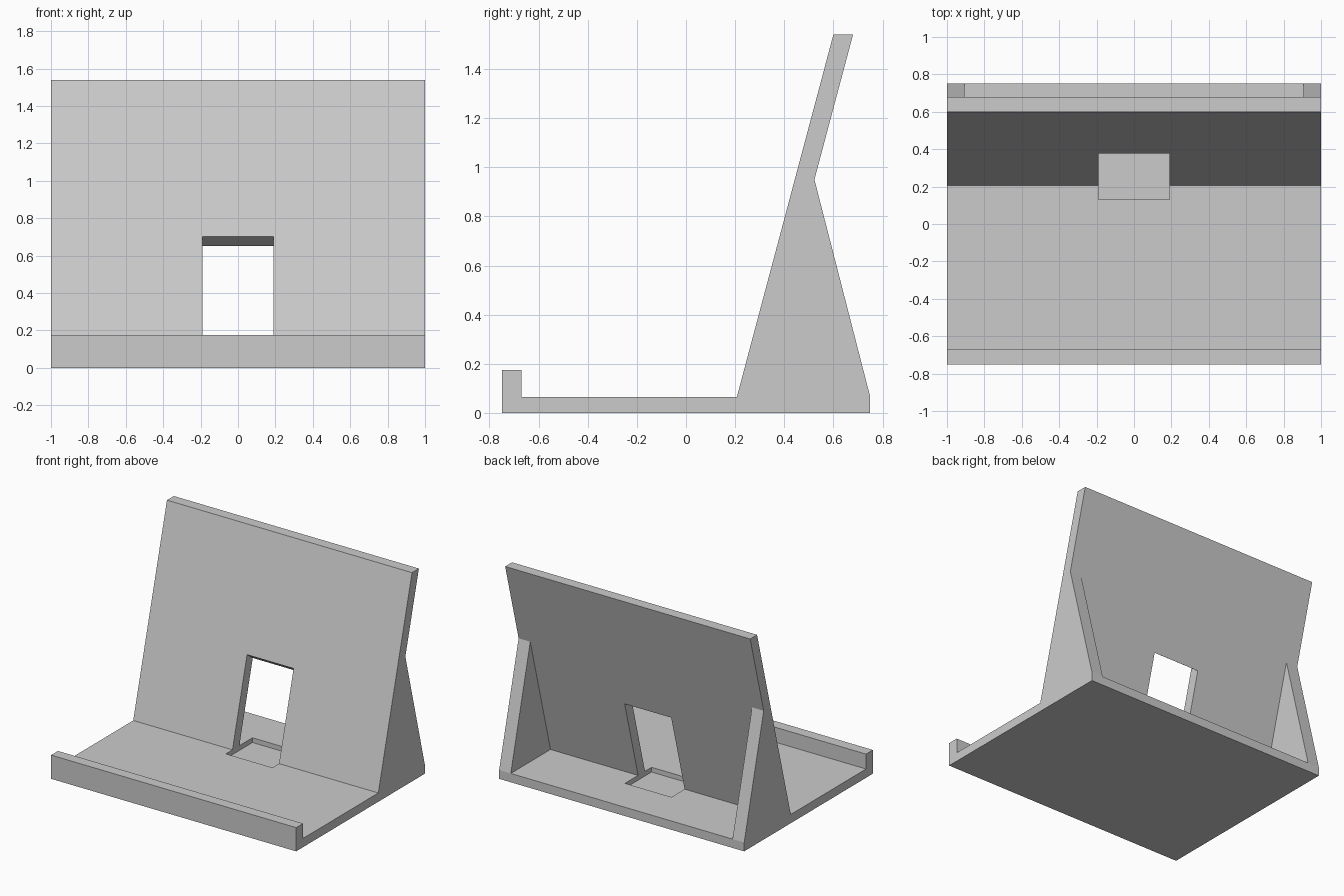
import bpy
import bmesh

cube = bpy.data.objects.get("Cube")
if cube:
    bpy.data.objects.remove(cube, do_unlink=True)

grey = bpy.data.materials.new("light_grey")
grey.use_nodes = True
colour = (0.6, 0.6, 0.6, 1)
grey.diffuse_color = colour
grey.node_tree.nodes["Principled BSDF"].inputs["Base Color"].default_value = colour

FLOOR = 0.065      # top of the base plate
WALL = 0.095       # side support thickness
SLAB = 0.08        # backrest depth, measured along y
TOP = 1.54
NOTCH = 0.95       # height where the supports meet the backrest
HALF_HOLE = 0.19


def front_y(z):
    """Position of the leaning front face at height z."""
    return 0.207 + (z - FLOOR) * (0.60 - 0.207) / (TOP - FLOOR)


def prism(name, profile, x0, x1):
    """Extrude a (y, z) profile from x0 to x1."""
    bm = bmesh.new()
    face = bm.faces.new([bm.verts.new((x0, y, z)) for y, z in profile])
    geom = bmesh.ops.extrude_face_region(bm, geom=[face])["geom"]
    verts = [g for g in geom if isinstance(g, bmesh.types.BMVert)]
    bmesh.ops.translate(bm, verts=verts, vec=(x1 - x0, 0, 0))
    bmesh.ops.recalc_face_normals(bm, faces=bm.faces[:])
    mesh = bpy.data.meshes.new(name)
    bm.to_mesh(mesh)
    bm.free()
    mesh.materials.append(grey)
    obj = bpy.data.objects.new(name, mesh)
    bpy.context.collection.objects.link(obj)
    return obj


def cut(target, cutter):
    mod = target.modifiers.new("cut", "BOOLEAN")
    mod.operation = "DIFFERENCE"
    mod.solver = "EXACT"
    mod.object = cutter
    cutter.hide_render = True
    cutter.hide_viewport = True
    cutter.display_type = "WIRE"


# Base plate with front lip
base = prism("base_with_lip", [
    (-0.75, 0), (0.75, 0), (0.75, FLOOR), (-0.67, FLOOR),
    (-0.67, 0.175), (-0.75, 0.175)], -1, 1)

# Shallow pocket in the floor
cut(base, prism("pocket_cutter", [
    (0.13, 0.03), (0.44, 0.03), (0.44, 0.2), (0.13, 0.2)],
    -HALF_HOLE, HALF_HOLE))

# Leaning backrest
backrest = prism("backrest", [
    (front_y(FLOOR), FLOOR), (front_y(FLOOR) + SLAB, FLOOR),
    (front_y(TOP) + SLAB, TOP), (front_y(TOP), TOP)], -1, 1)

# Cable opening, its head sloping down towards the back
cut(backrest, prism("opening_cutter", [
    (0.1, 0), (0.6, 0), (0.6, 0.535), (0.1, 0.91)],
    -HALF_HOLE, HALF_HOLE))

# Triangular side supports
for side, x in (("left", 1 - WALL), ("right", -1)):
    prism(side + "_support", [
        (front_y(FLOOR) + SLAB, FLOOR), (0.75, FLOOR),
        (front_y(NOTCH) + SLAB, NOTCH)], x, x + WALL)
